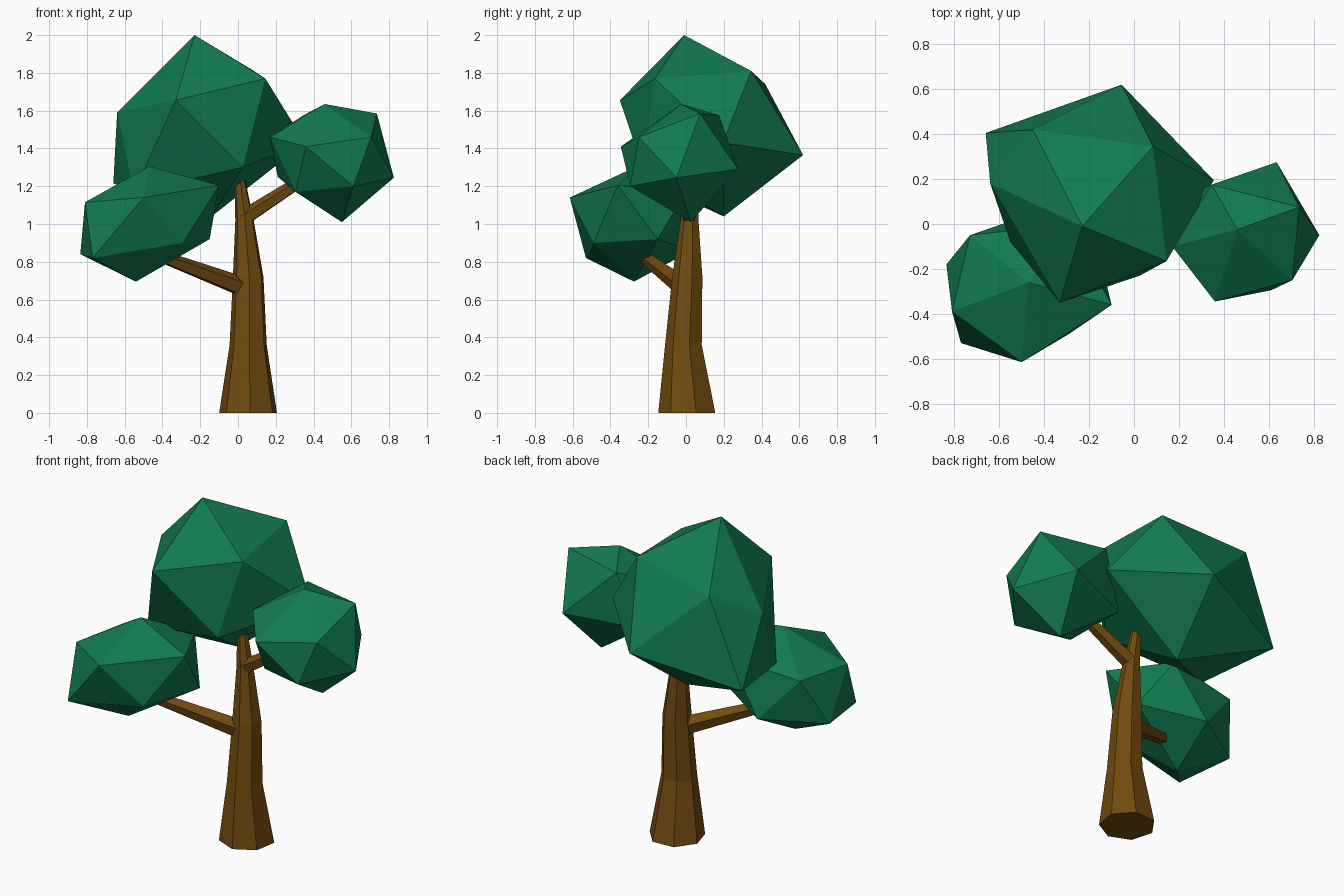
import bpy, bmesh, math
from mathutils import Vector


def material(name, color):
    m = bpy.data.materials.new(name)
    m.diffuse_color = (*color, 1)
    return m


BARK = material("bark", (0.17, 0.07, 0.005))
LEAF = material("leaf", (0.006, 0.20, 0.08))


def finish(bm, name, mat):
    bmesh.ops.recalc_face_normals(bm, faces=bm.faces)
    me = bpy.data.meshes.new(name)
    bm.to_mesh(me)
    bm.free()
    me.materials.append(mat)
    ob = bpy.data.objects.new(name, me)
    bpy.context.collection.objects.link(ob)
    return ob


def limb(name, rings, sides, phase, axis):
    """Tapered faceted tube through (x, y, z, radius) rings, cut square to axis."""
    bm = bmesh.new()
    q = Vector(axis).to_track_quat('Z', 'Y')
    loops = []
    for x, y, z, r in rings:
        loop = []
        for i in range(sides):
            a = math.radians(phase) + i * math.tau / sides
            off = q @ Vector((r * math.cos(a), r * math.sin(a), 0))
            loop.append(bm.verts.new(Vector((x, y, z)) + off))
        loops.append(loop)
    for lo, hi in zip(loops, loops[1:]):
        for i in range(sides):
            j = (i + 1) % sides
            bm.faces.new((lo[i], lo[j], hi[j], hi[i]))
    bm.faces.new(loops[0])
    bm.faces.new(loops[-1])
    return finish(bm, name, BARK)


def foliage(name, corners):
    """Irregular icosahedron: hull around its twelve corners."""
    bm = bmesh.new()
    for c in corners:
        bm.verts.new(c)
    bmesh.ops.convex_hull(bm, input=bm.verts)
    return finish(bm, name, LEAF)


# Trunk: flared base, slight lean, narrow tip inside the crown
limb("trunk", [(0.055, 0.01, 0, 0.157), (0.055, -0.01, 0.36, 0.101),
               (0.055, 0.01, 0.72, 0.083), (0.035, 0.02, 1.02, 0.05),
               (0.01, 0.03, 1.23, 0.03)], 7, 196, (0, 0, 1))

# Branches
limb("left_branch", [(0.04, 0, 0.66, 0.056), (-0.40, -0.22, 0.825, 0.034)],
     5, 90, (-0.44, -0.22, 0.165))
limb("right_branch", [(0.03, 0.02, 1.03, 0.046), (0.37, -0.02, 1.25, 0.032)],
     5, 90, (0.34, -0.04, 0.22))

# Crown and the two side clumps
foliage("crown_foliage", [
    (-0.23, -0.01, 2.0), (0.145, -0.165, 1.77), (-0.33, -0.35, 1.655),
    (-0.64, 0.18, 1.59), (-0.45, 0.42, 1.74), (0.085, 0.345, 1.81),
    (-0.055, 0.62, 1.365), (-0.66, 0.405, 1.215), (0.355, 0.195, 1.43),
    (0.025, -0.23, 1.30), (-0.55, -0.08, 1.17), (-0.14, 0.20, 1.04)])
foliage("right_foliage", [
    (0.46, -0.025, 1.635), (0.735, 0.075, 1.585), (0.825, -0.05, 1.245),
    (0.55, 0.025, 1.01), (0.36, -0.345, 1.41), (0.705, -0.25, 1.46),
    (0.61, -0.295, 1.20), (0.17, -0.10, 1.46), (0.345, 0.175, 1.575),
    (0.635, 0.275, 1.29), (0.21, 0.12, 1.25), (0.305, -0.18, 1.17)])
foliage("left_foliage", [
    (-0.47, -0.26, 1.305), (-0.10, -0.36, 1.205), (-0.81, -0.39, 1.115),
    (-0.50, -0.615, 1.14), (-0.77, -0.53, 0.82), (-0.835, -0.18, 0.84),
    (-0.54, -0.275, 0.695), (-0.29, -0.49, 0.90), (-0.15, -0.15, 0.92),
    (-0.73, -0.05, 1.12), (-0.29, 0.0, 1.17), (-0.50, 0.03, 0.86)])
